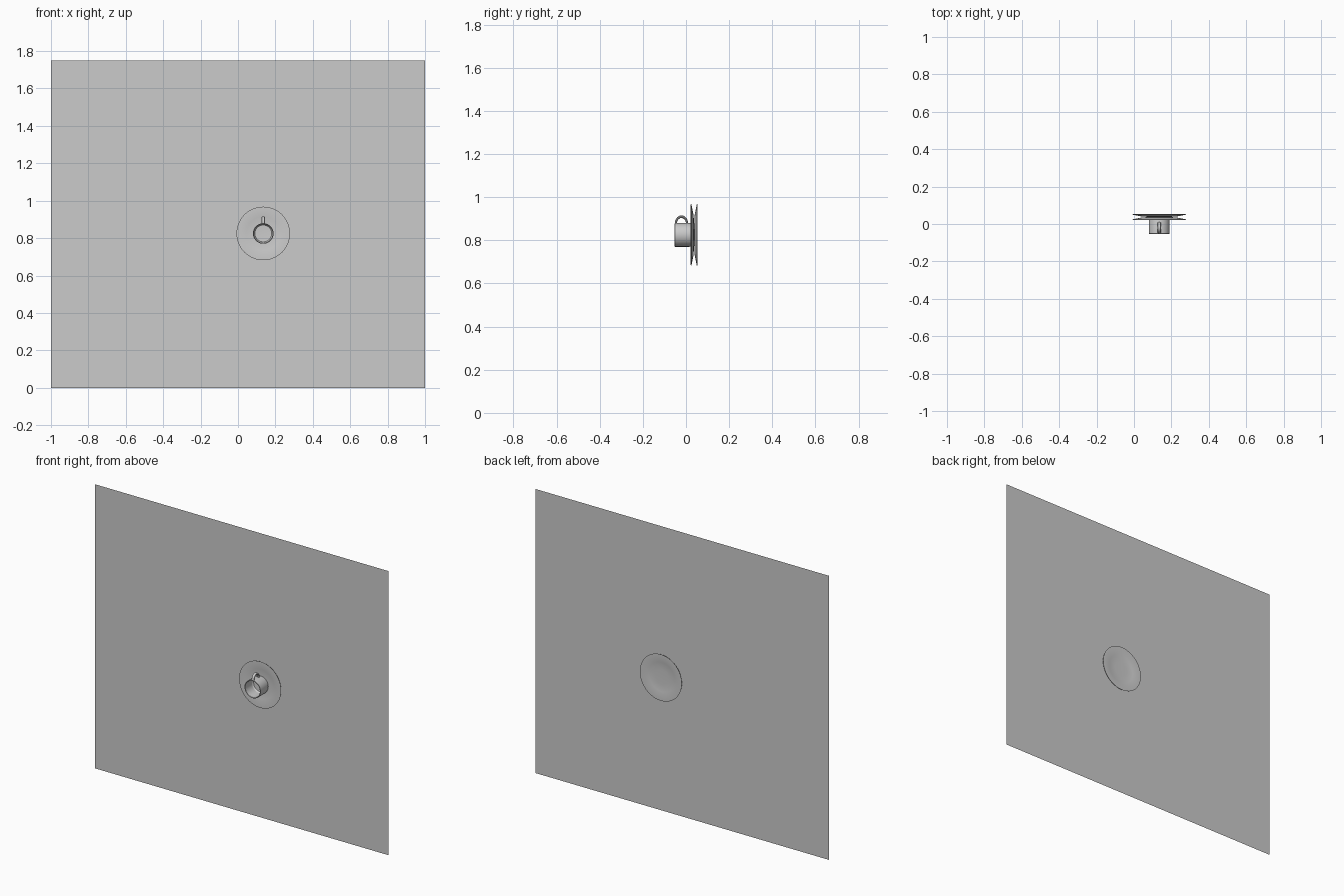
import bpy, bmesh, math

if "Cube" in bpy.data.objects:
    bpy.data.objects.remove(bpy.data.objects["Cube"])

CX, CZ = 0.135, 0.825      # shared axis of cup and plates
PLANE_Y = 0.0375


def lathe(name, profile, segments=48):
    """Revolve (radius, y) points around the y-directed axis."""
    bm = bmesh.new()
    verts = [bm.verts.new((CX + r, y, CZ)) for r, y in profile]
    edges = [bm.edges.new(p) for p in zip(verts, verts[1:])]
    bmesh.ops.spin(bm, geom=verts + edges, cent=(CX, 0, CZ), axis=(0, 1, 0),
                   angle=math.tau, steps=segments, use_duplicate=False)
    bmesh.ops.remove_doubles(bm, verts=bm.verts, dist=1e-5)
    bmesh.ops.recalc_face_normals(bm, faces=bm.faces)
    return finish(name, bm)


def finish(name, bm):
    mesh = bpy.data.meshes.new(name)
    bm.to_mesh(mesh)
    bm.free()
    ob = bpy.data.objects.new(name, mesh)
    bpy.context.collection.objects.link(ob)
    bpy.ops.object.select_all(action='DESELECT')
    ob.select_set(True)
    bpy.context.view_layer.objects.active = ob
    bpy.ops.object.shade_smooth_by_angle(angle=math.radians(30))
    return ob


# Upright backing sheet
bm = bmesh.new()
bm.faces.new([bm.verts.new((x, PLANE_Y, z))
              for x, z in ((-1, 0), (1, 0), (1, 1.75), (-1, 1.75))])
finish("backing_sheet", bm)

# Two dished plates, back to back across the sheet
dish = [(0, 0.0045), (0.045, 0.0045), (0.09, 0.006), (0.140, 0.0155), (0.143, 0.0150),
        (0.142, 0.0125), (0.09, 0.002), (0.045, 0.0005), (0, 0.0005)]
for name, side in (("front_plate", -1), ("back_plate", 1)):
    lathe(name, [(r, PLANE_Y + side * d) for r, d in dish])

# Cup lying on the axis, open towards the front
lathe("cup", [(0, 0.033), (0.046, 0.033), (0.053, 0.026), (0.055, 0.016), (0.055, -0.051),
              (0.053, -0.053), (0.050, -0.051), (0.050, 0.016), (0.045, 0.024), (0, 0.026)])

# Handle: half ring on the upper side of the cup
bm = bmesh.new()
ring = [bm.verts.new((CX + 0.009 * math.cos(a), -0.021 - 0.026 + 0.005 * math.sin(a), 0.877))
        for a in (math.tau * i / 12 for i in range(12))]
edges = [bm.edges.new((ring[i], ring[(i + 1) % 12])) for i in range(12)]
bmesh.ops.spin(bm, geom=ring + edges, cent=(CX, -0.021, 0.877), axis=(1, 0, 0),
               angle=-math.pi, steps=20, use_duplicate=False)
for v in bm.verts:
    if v.co.z > 0.877:
        v.co.z = 0.877 + (v.co.z - 0.877) * 1.25
bmesh.ops.recalc_face_normals(bm, faces=bm.faces)
finish("handle", bm)
